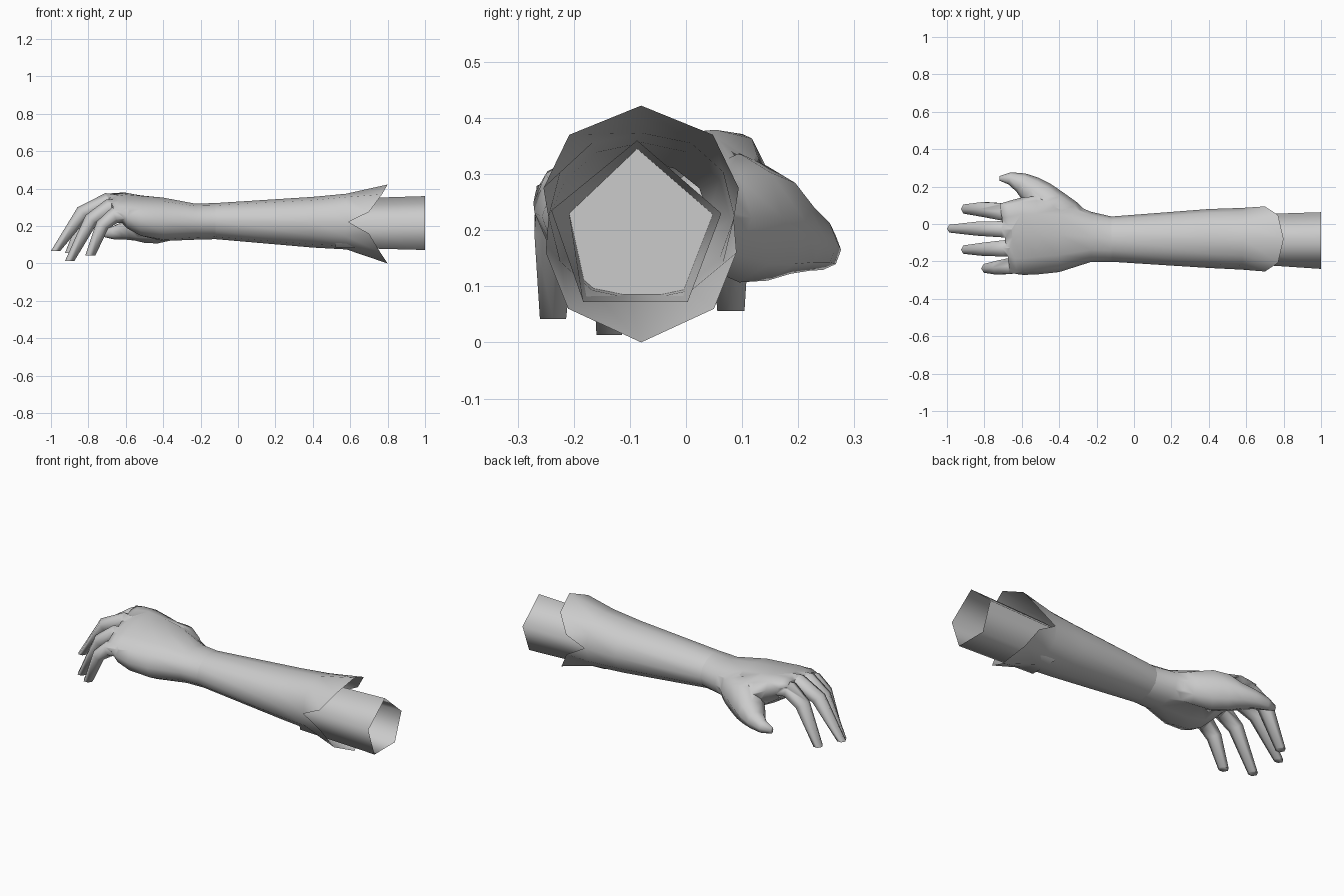
import bpy, bmesh
from math import sin, cos, pi, radians
from mathutils import Vector

if "Cube" in bpy.data.objects:
    bpy.data.objects.remove(bpy.data.objects["Cube"])


def shade(ob):
    bpy.ops.object.select_all(action='DESELECT')
    ob.select_set(True)
    bpy.context.view_layer.objects.active = ob
    bpy.ops.object.shade_smooth_by_angle(angle=radians(84))


def loft(name, rings, cap_start=True, cap_end=True):
    """Skin a series of equal-length point rings."""
    bm = bmesh.new()
    vs = [[bm.verts.new(p) for p in r] for r in rings]
    n = len(vs[0])
    for a, b in zip(vs, vs[1:]):
        for i in range(n):
            j = (i + 1) % n
            bm.faces.new((a[i], a[j], b[j], b[i]))
    if cap_start:
        bm.faces.new(vs[0])
    if cap_end:
        bm.faces.new(vs[-1])
    bmesh.ops.recalc_face_normals(bm, faces=bm.faces)
    me = bpy.data.meshes.new(name)
    bm.to_mesh(me)
    bm.free()
    ob = bpy.data.objects.new(name, me)
    bpy.context.collection.objects.link(ob)
    return ob


def spow(v, e):
    return abs(v) ** e * (1 if v >= 0 else -1)


def section(x, y0, y1, z0, z1, e=1.0, tilt=0.0, shear=0.0):
    """Twelve-sided rounded section across the arm, first point on top."""
    yc, zc, hy, hz = (y0 + y1) / 2, (z0 + z1) / 2, (y1 - y0) / 2, (z1 - z0) / 2
    pts = []
    for i in range(12):
        a = i * pi / 6
        dy = hy * spow(sin(a), e)
        pts.append((x - shear * dy, yc + dy, zc + hz * spow(cos(a), e) + tilt * dy))
    return pts


def tube(name, path, n, thumb=False):
    """Tapered digit along points (x, y, z, half width, half thickness)."""
    P = [Vector(p[:3]) for p in path]
    rings = []
    for k, p in enumerate(P):
        t = (P[min(k + 1, len(P) - 1)] - P[max(k - 1, 0)]).normalized()
        if thumb:
            up = Vector((0, 0, 1))
            side = t.cross(up).normalized()
        else:
            side = Vector((0, 1, 0))
            up = t.cross(side).normalized()
            if k == len(P) - 1:            # fingertips are cut level
                up = Vector((1, 0, 0)) if up.x > 0 else Vector((-1, 0, 0))
        w, h = path[k][3:]
        rings.append([p + side * w * sin(2 * pi * i / n) + up * h * cos(2 * pi * i / n)
                      for i in range(n)])
    return loft(name, rings)


# upper arm: five-sided tube, open at the end, closed inside the cuff
pent = [(-0.087, 0.36), (0.063, 0.23), (0.003, 0.072), (-0.183, 0.072), (-0.24, 0.235)]
inner = [(-0.087, 0.345), (0.048, 0.228), (-0.007, 0.085), (-0.176, 0.085), (-0.208, 0.23)]
shade(loft("upper_arm", [[(1.0, y, z) for y, z in pent], [(0.52, y, z) for y, z in inner]],
           False, True))

# sleeve: pointed flared cuff and forearm
half = [(0.80, 0, 0.422), (0.77, 0.128, 0.37), (0.70, 0.174, 0.275), (0.59, 0.165, 0.222),
        (0.70, 0.17, 0.16), (0.76, 0.13, 0.06), (0.80, 0, 0.0)]
rim = [(x, -0.08 + d, z) for x, d, z in half]
rim += [(x, -0.08 - d, z) for x, d, z in half[5:0:-1]]
wrist = section(-0.12, -0.202, 0.040, 0.13, 0.323)
shade(loft("sleeve", [rim, section(0.58, -0.244, 0.086, 0.075, 0.373, 0.9),
                      section(0.40, -0.235, 0.080, 0.085, 0.356, 0.95), wrist], False, False))

# hand: wrist and arched palm
hand = loft("hand", [
    wrist,
    section(-0.23, -0.203, 0.065, 0.127, 0.32, 0.95),
    section(-0.40, -0.257, 0.140, 0.12, 0.352, 0.88, 0.06),
    section(-0.52, -0.270, 0.150, 0.15, 0.362, 0.85, 0.12),
    section(-0.60, -0.272, 0.140, 0.20, 0.368, 0.8, 0.17, 0.04),
    section(-0.65, -0.268, 0.122, 0.25, 0.362, 0.8, 0.19, 0.12),
    section(-0.69, -0.258, 0.108, 0.285, 0.348, 0.8, 0.22, 0.15)])

# four curled fingers
fingers = {
    "index_finger": [(-.61, .062, .312, .055, .045), (-.71, .066, .324, .053, .047),
                     (-.80, .078, .268, .045, .04), (-.90, .08, .056, .028, .025)],
    "middle_finger": [(-.60, -.03, .315, .05, .045), (-.70, -.028, .330, .05, .047),
                      (-.83, -.025, .272, .043, .04), (-.975, -.025, .067, .024, .025)],
    "ring_finger": [(-.59, -.125, .295, .05, .045), (-.69, -.13, .298, .05, .047),
                    (-.785, -.135, .235, .042, .038), (-.90, -.137, .013, .026, .025)],
    "little_finger": [(-.58, -.213, .26, .05, .045), (-.66, -.224, .258, .049, .044),
                      (-.725, -.234, .205, .042, .036), (-.79, -.237, .042, .027, .027)],
}
digits = [tube(name, path, 6) for name, path in fingers.items()]

# thumb and its web spreading out from the palm
digits.append(tube("thumb", [
    (-.24, .0, .22, .04, .06), (-.34, .05, .222, .075, .095), (-.43, .095, .222, .09, .115),
    (-.50, .145, .212, .088, .102), (-.55, .185, .192, .075, .07),
    (-.605, .222, .178, .054, .05), (-.665, .244, .165, .033, .036),
    (-.72, .244, .16, .012, .018)], 8, True))

# fuse the digits with the hand, then open the hand at the wrist
for d in digits:
    m = hand.modifiers.new("fuse", 'BOOLEAN')
    m.operation, m.solver, m.object = 'UNION', 'EXACT', d
    bpy.context.view_layer.objects.active = hand
    bpy.ops.object.modifier_apply(modifier=m.name)
    bpy.data.objects.remove(d)
bm = bmesh.new()
bm.from_mesh(hand.data)
cap = [f for f in bm.faces if all(v.co.x > -0.121 for v in f.verts)]
bmesh.ops.delete(bm, geom=cap, context='FACES')
bm.to_mesh(hand.data)
bm.free()
shade(hand)
